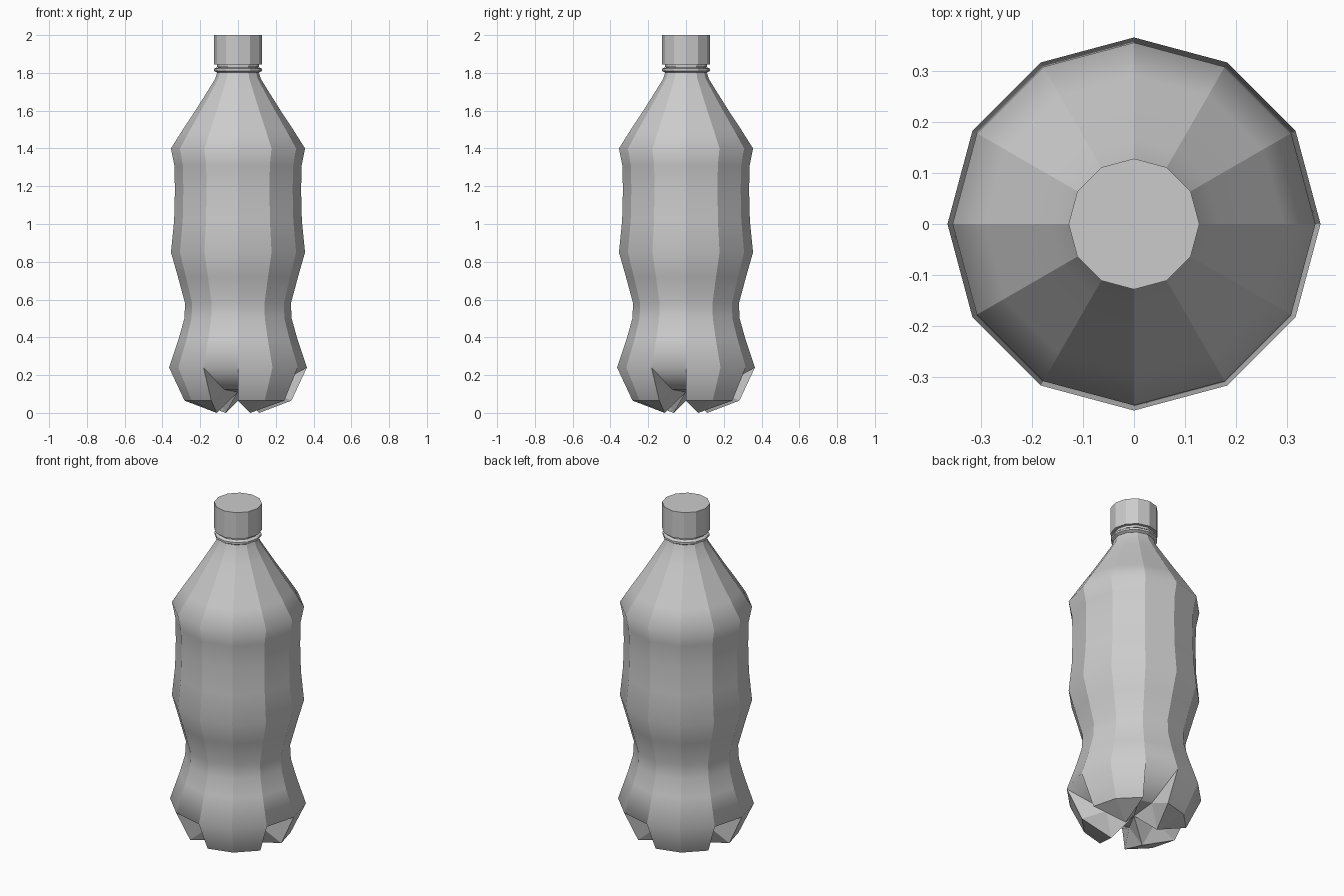
import bpy, bmesh, math

if "Cube" in bpy.data.objects:
    bpy.data.objects.remove(bpy.data.objects["Cube"])

N = 12  # sides of every round part


def pt(r, z, deg):
    a = math.radians(deg)
    return (r * math.cos(a), r * math.sin(a), z)


def ring(bm, r, z):
    return [bm.verts.new(pt(r, z, 360 / N * i)) for i in range(N)]


def bands(bm, rings):
    for lo, hi in zip(rings, rings[1:]):
        for i in range(N):
            j = (i + 1) % N
            bm.faces.new((lo[i], lo[j], hi[j], hi[i]))


def finish(bm, name, smooth_rings=()):
    # smooth along the profile, crisp between the sides
    bmesh.ops.recalc_face_normals(bm, faces=bm.faces[:])
    for f in bm.faces:
        f.smooth = True
    soft = {frozenset((r[i], r[(i + 1) % N])) for r in smooth_rings for i in range(N)}
    for e in bm.edges:
        e.smooth = frozenset(e.verts) in soft
    me = bpy.data.meshes.new(name)
    bm.to_mesh(me)
    bm.free()
    ob = bpy.data.objects.new(name, me)
    bpy.context.collection.objects.link(ob)
    return ob


# Bottle body: side profile from the base bulge up to the neck
profile = [(0.365, 0.24), (0.312, 0.40), (0.284, 0.50), (0.28, 0.58), (0.318, 0.72),
           (0.355, 0.85), (0.338, 1.02), (0.334, 1.18), (0.337, 1.31), (0.355, 1.40),
           (0.292, 1.50), (0.226, 1.60), (0.163, 1.70), (0.12, 1.77), (0.108, 1.81)]
bm = bmesh.new()
rings = [ring(bm, r, z) for r, z in profile]
bands(bm, rings)
bm.faces.new(rings[-1])

# Base: four feet two sides wide, with a one-side groove between each pair
bulge = rings[0]
centre = bm.verts.new((0, 0, 0.11))
inner = {}
for q in range(4):
    for k in (0, 2):
        inner[q * 3 + k] = bm.verts.new(pt(0.15, 0.125, q * 90 + k * 30))
for q in range(4):
    a, b, c, d = [(q * 3 + k) % N for k in range(4)]
    rim = [bm.verts.new(pt(0.283, 0.065, i * 30)) for i in (a, b, c)]
    tip = bm.verts.new(pt(0.13, 0, b * 30))
    for face in ((bulge[a], bulge[b], rim[1], rim[0]),
                 (bulge[b], bulge[c], rim[2], rim[1]),
                 (rim[0], rim[1], tip), (rim[1], rim[2], tip),
                 (bulge[a], rim[0], inner[a]), (bulge[c], rim[2], inner[c]),
                 (rim[0], tip, inner[a]), (rim[2], tip, inner[c]),
                 (tip, inner[a], centre), (tip, inner[c], centre),
                 (bulge[c], bulge[d], inner[d], inner[c]),
                 (inner[c], inner[d], centre)):
        bm.faces.new(face)
finish(bm, "bottle_body", rings[:-1])


# Neck ring, neck and screw cap
def turned(name, prof):
    bm = bmesh.new()
    rs = [ring(bm, r, z) for r, z in prof]
    bands(bm, rs)
    bm.faces.new(rs[0])
    bm.faces.new(rs[-1])
    return finish(bm, name)


turned("neck", [(0.105, 1.80), (0.105, 1.86)])
turned("neck_ring", [(0.112, 1.802), (0.126, 1.81), (0.126, 1.822), (0.112, 1.829)])
turned("cap_seal", [(0.112, 1.832), (0.112, 1.848)])
turned("cap", [(0.128, 1.845), (0.128, 2.0)])
